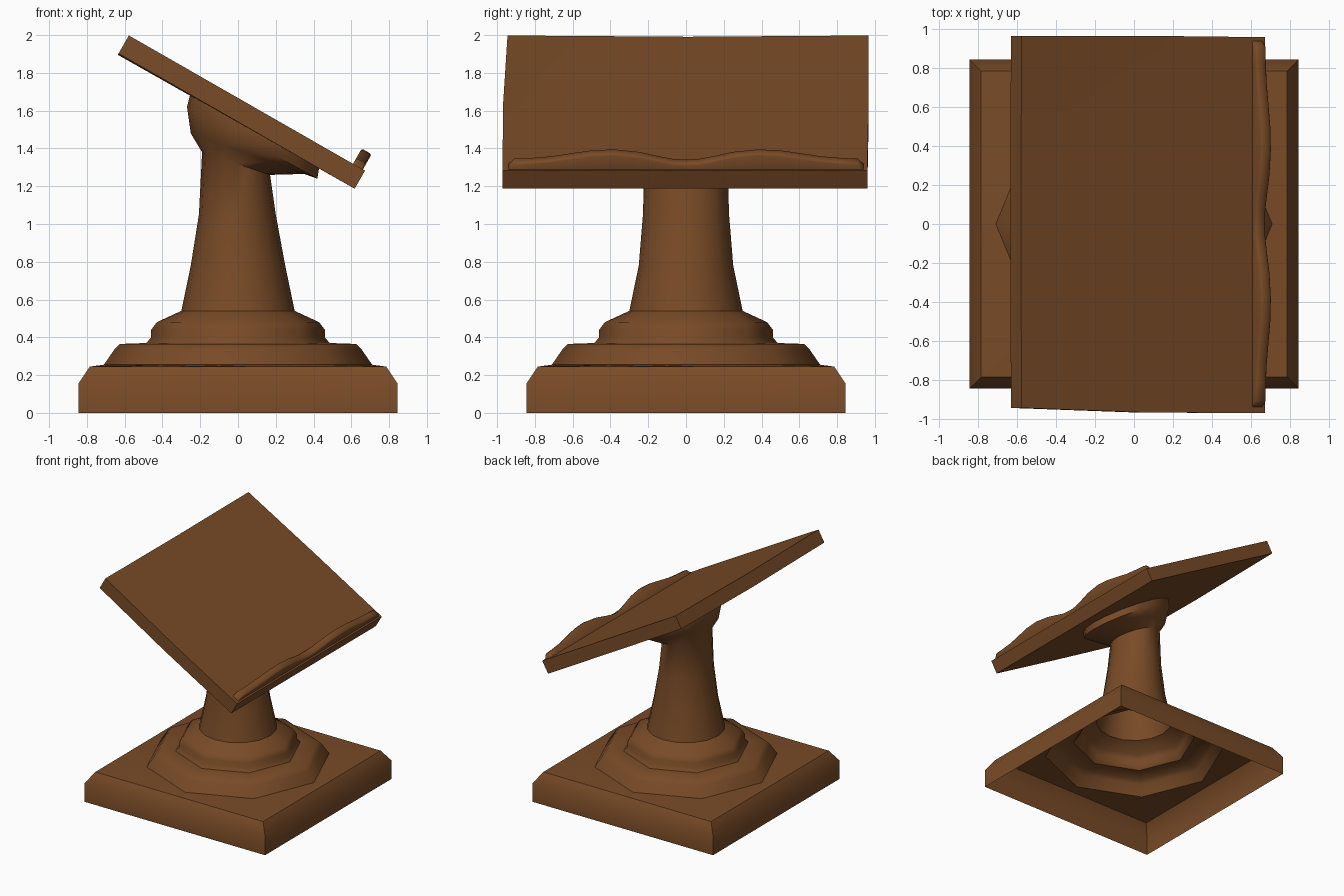
import bpy, bmesh, math
from mathutils import Vector

if "Cube" in bpy.data.objects:
    bpy.data.objects.remove(bpy.data.objects["Cube"])

wood = bpy.data.materials.new("brown_wood")
wood.diffuse_color = (0.19, 0.07, 0.02, 1)
wood.use_nodes = True
wood.node_tree.nodes["Principled BSDF"].inputs["Base Color"].default_value = wood.diffuse_color

# Board frame: u runs down the slope, v along the board normal
CENTER = Vector((0.02, 0, 1.5925))
U = Vector((0.868, 0, -0.497))
N = Vector((0.497, 0, 0.868))


def on_board(u, y, v):
    return CENTER + U * u + N * v + Vector((0, y, 0))


def loft(name, rings, caps, angle):
    """Skin a list of equal-length closed rings into one object."""
    bm = bmesh.new()
    loops = [[bm.verts.new(p) for p in ring] for ring in rings]
    n = len(loops[0])
    for a, b in zip(loops, loops[1:]):
        for i in range(n):
            j = (i + 1) % n
            bm.faces.new((a[i], a[j], b[j], b[i]))
    if caps:
        bm.faces.new(loops[0][::-1])
        bm.faces.new(loops[-1])
    bmesh.ops.recalc_face_normals(bm, faces=bm.faces)
    me = bpy.data.meshes.new(name)
    bm.to_mesh(me)
    bm.free()
    me.materials.append(wood)
    ob = bpy.data.objects.new(name, me)
    bpy.context.collection.objects.link(ob)
    bpy.ops.object.select_all(action='DESELECT')
    bpy.context.view_layer.objects.active = ob
    ob.select_set(True)
    bpy.ops.object.shade_smooth_by_angle(angle=math.radians(angle))
    return ob


def polygon_ring(sides, start, radius, z, segs=16):
    """Ring of 16 points lying on a regular polygon with corners at `radius`."""
    step = math.tau / sides
    pts = []
    for i in range(segs):
        t = math.tau * i / segs
        d = (t - start + 1e-9) % step - step / 2
        r = radius * math.cos(step / 2) / math.cos(d)
        pts.append(Vector((r * math.cos(t), r * math.sin(t), z)))
    return pts


def tilted_ring(left, right, ry, segs=16):
    """Elliptical ring spanning two (x, z) points in the front view."""
    l, r = Vector((left[0], 0, left[1])), Vector((right[0], 0, right[1]))
    c, a = (l + r) / 2, (r - l) / 2
    return [c + a * math.cos(math.tau * i / segs)
            + Vector((0, ry * math.sin(math.tau * i / segs), 0)) for i in range(segs)]


# Hollow pedestal: square plinth, octagonal steps, round stem, tilted collar
rings = [polygon_ring(4, math.pi / 4, h * math.sqrt(2), z)
         for h, z in ((0.845, 0), (0.845, 0.155), (0.785, 0.245))]
rings += [polygon_ring(8, 0, r, z) for r, z in (
    (0.71, 0.255), (0.655, 0.335), (0.625, 0.365), (0.485, 0.37),
    (0.46, 0.40), (0.46, 0.44), (0.43, 0.48))]
rings += [polygon_ring(16, 0, r, z) for r, z in ((0.30, 0.54), (0.25, 0.78))]
rings += [tilted_ring(*r) for r in (
    ((-0.207, 1.05), (0.20, 1.05), 0.228),
    ((-0.19, 1.38), (0.17, 1.26), 0.22),
    ((-0.25, 1.48), (0.35, 1.265), 0.29),
    ((-0.27, 1.62), (0.42, 1.24), 0.34),
    ((-0.25, 1.70), (0.43, 1.30), 0.34))]
loft("pedestal", rings, False, 50)

# Sloping book board, bowed very slightly across its width
board = []
for u, y0, y1, sag in ((-0.72, -0.945, 0.965, 0.008), (0, -0.968, 0.967, 0.004),
                       (0.72, -0.972, 0.96, 0.0)):
    ym = (y0 + y1) / 2
    board.append([on_board(u, y0, -0.055), on_board(u, ym, -0.055 - sag),
                  on_board(u, y1, -0.055), on_board(u, y1, 0.055),
                  on_board(u, ym, 0.055 - sag), on_board(u, y0, 0.055)])
loft("book_board", board, True, 30)

# Wavy ledge that holds the book, mirrored about its middle
half = ((0.0, 0.086), (0.07, 0.09), (0.15, 0.108), (0.25, 0.133), (0.38, 0.148),
        (0.5, 0.142), (0.62, 0.122), (0.72, 0.105), (0.82, 0.096), (0.91, 0.091),
        (0.94, 0.06))
wave = [(-y, v) for y, v in half[:0:-1]] + list(half)
ledge = [[on_board(0.647, y, 0.03), on_board(0.647, y, v - 0.008),
          on_board(0.656, y, v), on_board(0.698, y, v),
          on_board(0.707, y, v - 0.008), on_board(0.707, y, 0.03)] for y, v in wave]
loft("book_ledge", ledge, True, 60)
